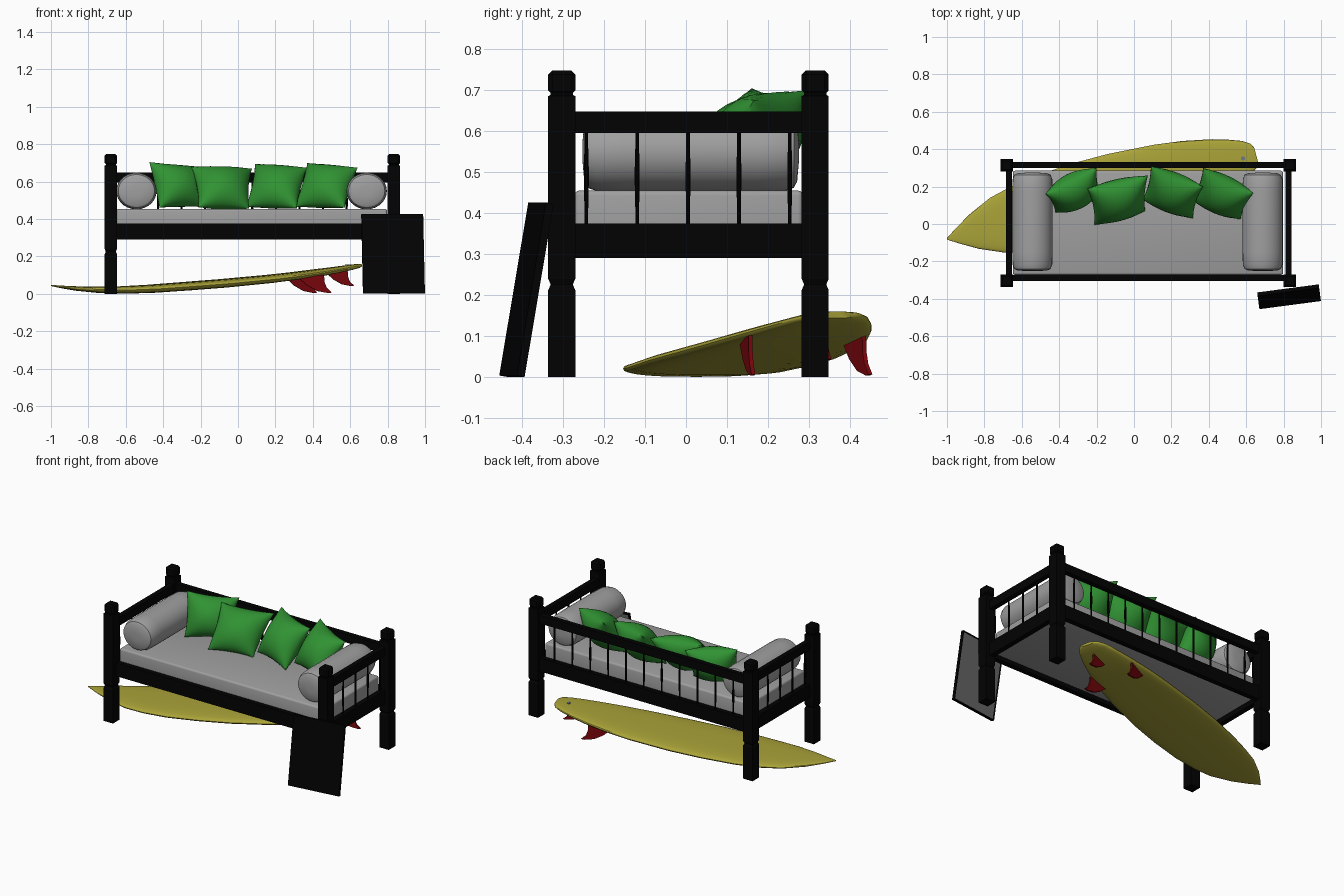
import bpy, bmesh
from math import sin, cos, pi, radians, copysign
from mathutils import Vector, Matrix

cube = bpy.data.objects.get("Cube")
if cube:
    bpy.data.objects.remove(cube, do_unlink=True)


def material(name, r, g, b):
    m = bpy.data.materials.new(name)
    m.use_nodes = True
    m.diffuse_color = (r, g, b, 1)
    node = m.node_tree.nodes["Principled BSDF"]
    node.inputs["Base Color"].default_value = (r, g, b, 1)
    node.inputs["Roughness"].default_value = 0.7
    return m


BLACK = material("black wood", .0007, .0007, .0007)
LINEN = material("grey linen", .35, .35, .35)
GREEN = material("green fabric", .03, .29, .033)
YELLOW = material("yellow board", .4, .365, .04)
RED = material("red fin", .2, .002, .004)
BACKING = material("grey backing", .16, .16, .16)
PLUG = material("blue grey plug", .15, .18, .28)


def finish(name, bm, mats, smooth=False):
    bmesh.ops.recalc_face_normals(bm, faces=bm.faces)
    mesh = bpy.data.meshes.new(name)
    bm.to_mesh(mesh)
    bm.free()
    obj = bpy.data.objects.new(name, mesh)
    bpy.context.collection.objects.link(obj)
    for m in mats:
        mesh.materials.append(m)
    if smooth:
        bpy.ops.object.select_all(action='DESELECT')
        obj.select_set(True)
        bpy.context.view_layer.objects.active = obj
        bpy.ops.object.shade_smooth_by_angle(angle=radians(40))
    return obj


def box(name, lo, hi, mat, bevel=0, segments=1):
    bm = bmesh.new()
    lo, hi = Vector(lo), Vector(hi)
    bmesh.ops.create_cube(bm, size=1, matrix=Matrix.Translation((lo + hi) / 2)
                          @ Matrix.Diagonal((*(hi - lo), 1)))
    if bevel:
        bmesh.ops.bevel(bm, geom=bm.edges[:], offset=bevel, segments=segments,
                        profile=.5, affect='EDGES')
    return finish(name, bm, [mat], segments > 1)


def loft(name, rings, mat, smooth=False):
    """Skin a row of equal rings of points and cap both ends."""
    bm = bmesh.new()
    rows = [[bm.verts.new(p) for p in ring] for ring in rings]
    n = len(rows[0])
    for a, b in zip(rows, rows[1:]):
        for i in range(n):
            j = (i + 1) % n
            bm.faces.new((a[i], a[j], b[j], b[i]))
    bm.faces.new(rows[0])
    bm.faces.new(rows[-1])
    return finish(name, bm, [mat], smooth)


def circle(n, phase=0.0, power=1.0):
    """Unit circle; a power below one squares it off."""
    angles = [2 * pi * i / n + phase for i in range(n)]
    return [tuple(copysign(abs(f(a)) ** power, f(a)) for f in (cos, sin)) for a in angles]


def column(name, x, y, profile, n, mat, smooth=False):
    """Upright part from (radius, height) pairs."""
    loft(name, [[(x + r * c, y + r * s, z) for c, s in circle(n, pi / n)]
                for r, z in profile], mat, smooth)


# Bed posts with a turned notch and a chamfered cap
LEFT, RIGHT, FRONT, BACK = -.68, .833, -.303, .315
half = [(.033, 0), (.033, .212), (.027, .226), (.033, .24), (.033, .685), (.027, .688),
        (.027, .7)]
post = [(h * 2 ** .5, z) for h, z in half]
for x, side in ((LEFT, "right"), (RIGHT, "left")):
    for y, end in ((FRONT, "front"), (BACK, "back")):
        column(f"{end}_{side}_post", x, y, post, 4, BLACK)
        box(f"{end}_{side}_post_cap", (x - .033, y - .033, .689),
            (x + .033, y + .033, .748), BLACK, .01)

# Rails and turned spindles
T = .016
Z0, Z1, Z2, Z3 = .29, .375, .595, .648
spindle = [(.005, Z1), (.005, .41), (.0065, .47), (.0065, .51), (.005, .56), (.005, Z2)]
for x, side in ((LEFT + .012, "right"), (RIGHT - .008, "left")):
    for lo, hi, level in ((Z0, Z1, "lower"), (Z2, Z3, "upper")):
        box(f"{side}_{level}_rail", (x - T, FRONT, lo), (x + T, BACK, hi), BLACK)
    for i in range(5):
        column(f"{side}_spindle", x, .005 + .124 * (i - 2), spindle, 8, BLACK, True)
for y, lo, hi, name in ((FRONT + .015, Z0, Z1, "front_rail"),
                        (BACK, Z0, Z1, "back_lower_rail"),
                        (BACK, Z2, Z3, "back_upper_rail")):
    box(name, (LEFT, y - T, lo), (RIGHT, y + T, hi), BLACK)
for i in range(1, 12):
    column("back_spindle", LEFT + (RIGHT - LEFT) * i / 12, BACK, spindle, 8, BLACK, True)

# Mattress and bolsters
box("mattress", (-.648, -.272, .31), (.797, .285, .455), LINEN, .012, 3)
ends = [(0, .03), (.004, .08), (.012, .097), (.035, .106), (.1, .108)]
for x, side in ((-.543, "right"), (.688, "left")):
    rows = [(-.252 + d, r) for d, r in ends] + [(.275 - d, r) for d, r in reversed(ends)]
    loft(f"{side}_bolster", [[(x + r * c, y, .55 + r * .91 * s) for c, s in circle(28)]
                             for y, r in rows], LINEN, True)


def pillow(name, tl, tr, bl, br):
    """Stuffed square stretched between four corner points."""
    tl, tr, bl, br = map(Vector, (tl, tr, bl, br))
    normal = (tr + br - tl - bl).cross(tl + tr - bl - br).normalized()
    n = 14
    bm = bmesh.new()
    for side in (-1, 1):
        grid = []
        for i in range(n + 1):
            for j in range(n + 1):
                u, v = -cos(pi * i / n), -cos(pi * j / n)
                a = (1 + u * (1 - .08 * (1 - v * v))) / 2
                b = (1 + v * (1 - .08 * (1 - u * u))) / 2
                p = bl.lerp(br, a).lerp(tl.lerp(tr, a), b)
                puff = .095 * max(0, (1 - u * u) * (1 - v * v)) ** .55
                grid.append(bm.verts.new(p + normal * side * puff))
        for i in range(n):
            for j in range(n):
                k = i * (n + 1) + j
                bm.faces.new((grid[k], grid[k + 1], grid[k + n + 2], grid[k + n + 1]))
    bmesh.ops.remove_doubles(bm, verts=bm.verts, dist=.0004)
    finish(name, bm, [GREEN], True)


# Throw pillows, each by its top and bottom corners
pillow("pillow_1", (-.475, .16, .705), (-.2, .3, .68), (-.42, .06, .46), (-.18, .18, .465))
pillow("pillow_2", (-.25, .19, .68), (.075, .26, .67), (-.21, -.005, .462), (.06, .07, .455))
pillow("pillow_3", (.09, .31, .695), (.37, .2, .675), (.045, .13, .465), (.315, .03, .457))
pillow("pillow_4", (.37, .3, .7), (.64, .165, .675), (.305, .13, .465), (.57, .025, .46))

# Surfboard: distance from nose, half width, height, half thickness
AXIS = Vector((cos(radians(15.2)), sin(radians(15.2)), 0))
ACROSS = Vector((-AXIS.y, AXIS.x, 0))
UP = Vector((0, 0, 1))


def on_board(s, t, z):
    return Vector((-1, -.08, 0)) + AXIS * s + ACROSS * t + UP * z


stations = [(0, .004, .045, .003), (.06, .042, .037, .007), (.15, .095, .028, .012),
            (.28, .152, .021, .017), (.4, .18, .021, .02), (.55, .202, .027, .022),
            (.75, .214, .041, .023), (.95, .213, .056, .023), (1.2, .196, .079, .022),
            (1.35, .176, .096, .021), (1.48, .149, .113, .02), (1.58, .122, .128, .017),
            (1.66, .092, .142, .014), (1.7, .066, .149, .011), (1.713, .04, .152, .008)]
loft("surfboard", [[on_board(s, w * c, z + h * k) for c, k in circle(28, power=.75)]
                   for s, w, z, h in stations], YELLOW, True)

# Swept fins, the outer pair toed in, and leash plug
outline = [(0, -.002), (.045, -.042), (.1, -.072), (.16, -.083), (.178, -.08),
           (.15, -.055), (.138, -.025), (.135, .015)]
for name, s, t, z, size, toe in (("centre_fin", 1.525, -.01, .112, .85, 0),
                                 ("right_fin", 1.335, -.14, .087, 1, -.1),
                                 ("left_fin", 1.335, .12, .087, 1, .1)):
    loft(name, [[on_board(s + a * size, t + toe * a + side * .005, z + b * size)
                 for a, b in outline] for side in (-1, 1)], RED)
plug = on_board(1.64, 0, 0)
column("leash_plug", plug.x, plug.y, [(.011, .14), (.011, .157)], 16, PLUG)

# Leaning panel with a framed backing
bm = bmesh.new()
bmesh.ops.create_cube(bm, size=1, matrix=Matrix.Diagonal((.332, .019, .428, 1)))
back = max(bm.faces, key=lambda f: f.calc_center_median().y)
bmesh.ops.inset_region(bm, faces=[back], thickness=.012, depth=-.004)
back.material_index = 1
panel = finish("leaning_panel", bm, [BLACK, BACKING])
panel.matrix_world = (Matrix.Translation((.829, -.389, .2135))
                      @ Matrix.Rotation(radians(7.5), 4, 'Z')
                      @ Matrix.Rotation(radians(-9.6), 4, 'X'))
